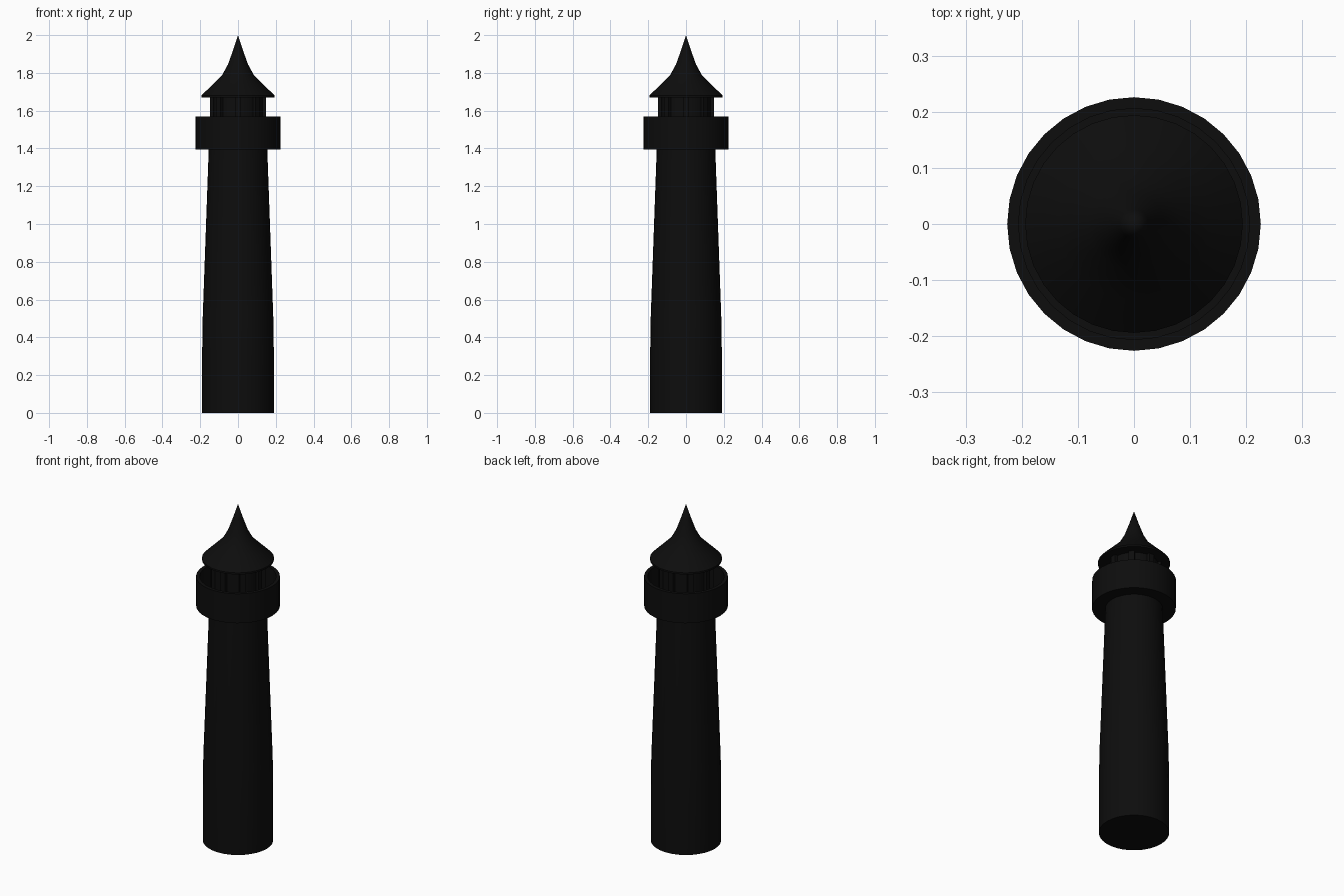
import bpy, math
from mathutils import Matrix, Vector

if "Cube" in bpy.data.objects:
    bpy.data.objects.remove(bpy.data.objects["Cube"])

SIDES = 32
mat = bpy.data.materials.new("black")
mat.diffuse_color = (0.004, 0.004, 0.004, 1)
mat.use_nodes = True
mat.node_tree.nodes["Principled BSDF"].inputs["Base Color"].default_value = mat.diffuse_color


def finish(name, verts, faces):
    mesh = bpy.data.meshes.new(name)
    mesh.from_pydata(verts, [], faces)
    ob = bpy.data.objects.new(name, mesh)
    bpy.context.collection.objects.link(ob)
    mesh.materials.append(mat)
    bpy.ops.object.select_all(action='DESELECT')
    bpy.context.view_layer.objects.active = ob
    ob.select_set(True)
    bpy.ops.object.shade_smooth_by_angle(angle=math.radians(30))
    return ob


def lathe(name, profile, sides=SIDES):
    """Spin (radius, z) points, listed bottom to top on the outside, around z."""
    verts, rings, faces = [], [], []
    for r, z in profile:
        n = 1 if r == 0 else sides
        rings.append([len(verts) + i for i in range(n)])
        for i in range(n):
            a = 2 * math.pi * i / sides
            verts.append((r * math.cos(a), r * math.sin(a), z))
    for a, b in zip(rings, rings[1:]):
        for i in range(sides):
            j = (i + 1) % sides
            if len(a) == 1:
                faces.append((a[0], b[j], b[i]))
            elif len(b) == 1:
                faces.append((a[i], a[j], b[0]))
            else:
                faces.append((a[i], a[j], b[j], b[i]))
    return finish(name, verts, faces)


# Tapering tower shaft
lathe("tower", [(0, 0), (0.19, 0), (0.19, 0.3), (0.187, 0.5),
                (0.155, 1.395), (0, 1.395)])

# Gallery: hollow parapet with a sunken floor
lathe("gallery", [(0, 1.395), (0.226, 1.395), (0.226, 1.57),
                  (0.206, 1.57), (0.206, 1.43), (0, 1.43)])

# Lantern room core
lathe("lantern_room", [(0, 1.43), (0.13, 1.43), (0.13, 1.675), (0, 1.675)])

# Eight posts around the lantern room
corners = ((0.115, -0.016), (0.147, -0.016), (0.147, 0.016), (0.115, 0.016))
for k in range(8):
    rot = Matrix.Rotation(k * math.pi / 4, 3, 'Z')
    verts = [tuple(rot @ Vector((x, y, z)))
             for z in (1.43, 1.675) for x, y in corners]
    finish("lantern_post", verts,
           [(3, 2, 1, 0), (4, 5, 6, 7), (0, 1, 5, 4),
            (1, 2, 6, 5), (2, 3, 7, 6), (3, 0, 4, 7)])

# Flared, pointed roof
lathe("roof", [(0, 1.67), (0.194, 1.67), (0.194, 1.68), (0.135, 1.738),
               (0.083, 1.79), (0.053, 1.845), (0.026, 1.92), (0, 2.0)])
